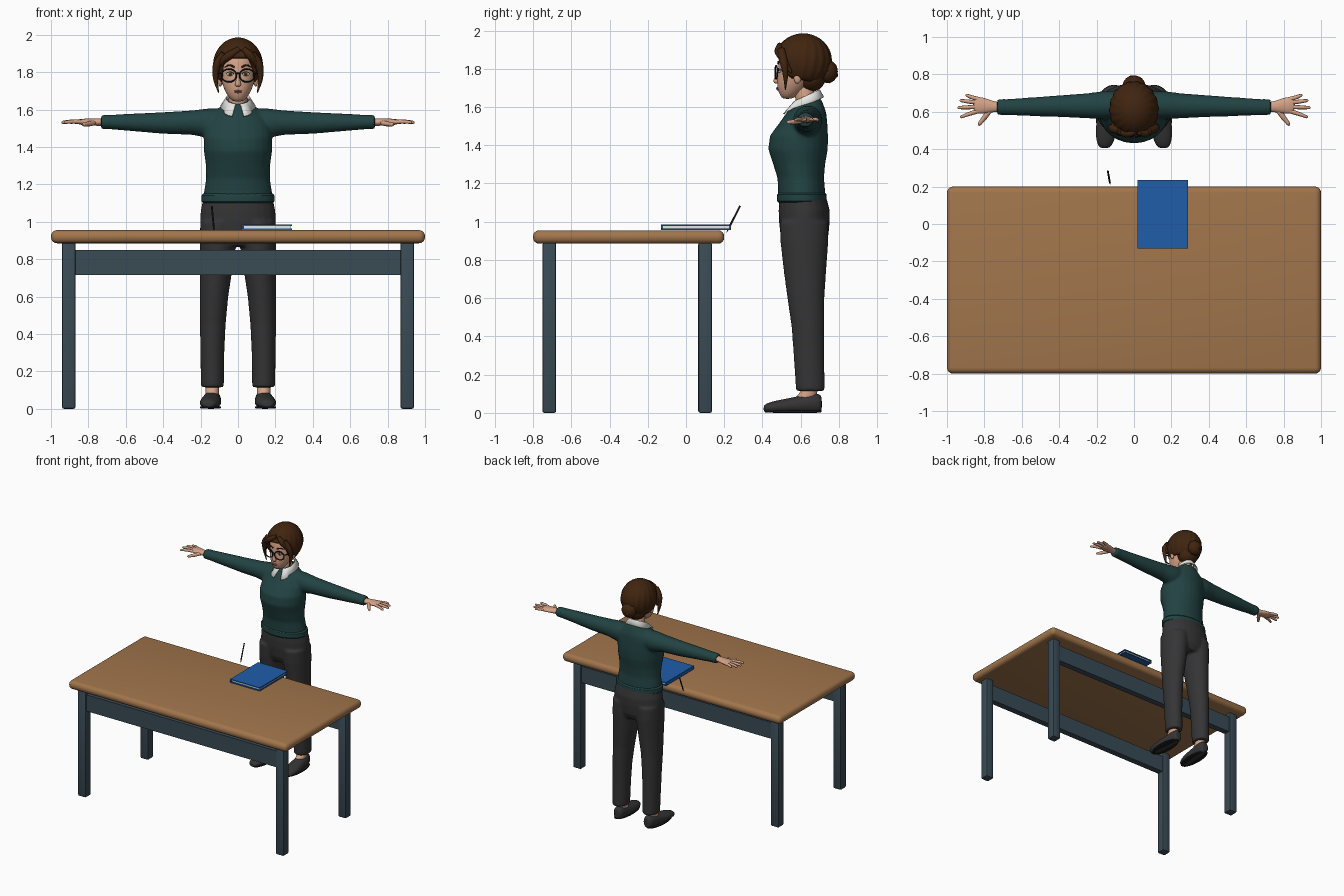
import bpy, bmesh
from math import sin, cos, pi, radians
from mathutils import Matrix, Vector

if "Cube" in bpy.data.objects:
    bpy.data.objects.remove(bpy.data.objects["Cube"])


def material(name, r, g, b):
    m = bpy.data.materials.new(name)
    m.use_nodes = True
    m.diffuse_color = (r, g, b, 1)
    bsdf = next(n for n in m.node_tree.nodes if n.type == 'BSDF_PRINCIPLED')
    bsdf.inputs["Base Color"].default_value = (r, g, b, 1)
    bsdf.inputs["Roughness"].default_value = 0.7
    return m


WOOD = material("wood", .36, .18, .072)
STEEL = material("slate_paint", .042, .07, .09)
SKIN = material("skin", .66, .36, .24)
HAIR = material("brown_hair", .052, .018, .005)
GREEN = material("green_wool", .016, .055, .055)
GREY = material("charcoal_cloth", .035, .035, .037)
WHITE = material("white", .8, .8, .78)
BLACK = material("black", .01, .01, .012)
BLUE = material("blue_cover", .014, .11, .4)
LIP = material("lip", .45, .16, .13)


def finish(name, bm, mat, smooth=True):
    bmesh.ops.recalc_face_normals(bm, faces=bm.faces[:])
    me = bpy.data.meshes.new(name)
    bm.to_mesh(me)
    bm.free()
    me.materials.append(mat)
    if smooth:
        me.shade_smooth()
        me.set_sharp_from_angle(angle=radians(40))
    ob = bpy.data.objects.new(name, me)
    bpy.context.scene.collection.objects.link(ob)
    return ob


def box(name, mat, lo, hi, bevel=0, segments=2):
    bm = bmesh.new()
    lo, hi = Vector(lo), Vector(hi)
    bmesh.ops.create_cube(bm, size=1, matrix=Matrix.Translation((lo + hi) / 2) @ Matrix.Diagonal((hi - lo).to_4d()))
    if bevel:
        bmesh.ops.bevel(bm, geom=bm.edges[:], offset=bevel, segments=segments, profile=.5, affect='EDGES')
    return finish(name, bm, mat)


def ball(name, mat, centre, radii):
    bm = bmesh.new()
    bmesh.ops.create_uvsphere(bm, u_segments=24, v_segments=14, radius=1,
                              matrix=Matrix.Translation(centre) @ Matrix.Diagonal((*radii, 1)))
    return finish(name, bm, mat)


def loft(name, mat, shapes, axis, fuse=False, n=24):
    """Oval rings (station, centre a, centre b, radius a, radius b) along an axis."""
    bm = bmesh.new()
    for rings in shapes:
        loops = []
        for t, a, b, ra, rb in rings:
            loop = []
            for i in range(n):
                p = [a + ra * cos(2 * pi * i / n), b + rb * sin(2 * pi * i / n)]
                p.insert(axis, t)
                p[2] = max(p[2], 0)
                loop.append(bm.verts.new(p))
            loops.append(loop)
        for u, v in zip(loops, loops[1:]):
            for i in range(n):
                bm.faces.new((u[i], u[i - 1], v[i - 1], v[i]))
        bm.faces.new(loops[0])
        bm.faces.new(loops[-1])
    ob = finish(name, bm, mat)
    sub = ob.modifiers.new("round", 'SUBSURF')
    sub.levels = sub.render_levels = 1
    if fuse:
        re = ob.modifiers.new("fuse", 'REMESH')
        re.mode, re.voxel_size, re.use_smooth_shade = 'VOXEL', .01, True
        sm = ob.modifiers.new("relax", 'SMOOTH')
        sm.factor, sm.iterations = .5, 5
    return ob


def tube(name, mat, pts, radii, cyclic=False):
    cu = bpy.data.curves.new(name, 'CURVE')
    cu.dimensions, cu.bevel_depth, cu.bevel_resolution = '3D', 1, 2
    cu.resolution_u, cu.use_fill_caps = 6, True
    sp = cu.splines.new('BEZIER')
    sp.bezier_points.add(len(pts) - 1)
    sp.use_cyclic_u = cyclic
    for i, (bp, p) in enumerate(zip(sp.bezier_points, pts)):
        bp.co = p
        bp.radius = radii[i] if isinstance(radii, (list, tuple)) else radii
        bp.handle_left_type = bp.handle_right_type = 'AUTO'
    cu.materials.append(mat)
    ob = bpy.data.objects.new(name, cu)
    bpy.context.scene.collection.objects.link(ob)
    return ob


def mirrored(rings, s, col):
    return [tuple(v * s if i == col else v for i, v in enumerate(r)) for r in rings]


# Table
box("table_top", WOOD, (-1, -.8, .885), (1, .2, .955), .032, 4)
for y, end in ((-.715, "front"), (.1, "back")):
    box(end + "_rail", STEEL, (-.88, y - .025, .715), (.88, y + .025, .85))
    for s, side in ((1, "left"), (-1, "right")):
        box(f"{end}_{side}_leg", STEEL, (s * .905 - .036, y - .036, 0), (s * .905 + .036, y + .036, .89), .01)

# Book and pen
box("book_back_cover", BLUE, (.02, -.13, .956), (.29, .235, .964))
box("book_pages", WHITE, (.03, -.122, .964), (.282, .227, .977))
box("book_front_cover", BLUE, (.02, -.13, .977), (.29, .235, .985))
box("book_spine", BLUE, (.02, -.13, .956), (.028, .235, .985))
tube("pen", BLACK, [(-.127, .213, .945), (-.129, .222, .963), (-.14, .283, 1.083)], [.001, .005, .005])

# Sweater: body and sleeves fused into one surface
body = [(1.10, 0, .605, .188, .125), (1.16, 0, .605, .182, .123), (1.23, 0, .60, .171, .122),
        (1.30, 0, .592, .172, .136), (1.38, 0, .586, .183, .156), (1.45, 0, .591, .184, .152),
        (1.52, 0, .615, .177, .124), (1.57, 0, .63, .145, .104), (1.61, 0, .64, .097, .08),
        (1.645, 0, .645, .07, .062)]
sleeve = [(.06, .64, 1.535, .07, .072), (.16, .635, 1.527, .076, .079), (.25, .632, 1.53, .067, .065),
          (.4, .63, 1.528, .058, .058), (.55, .627, 1.531, .05, .048), (.68, .625, 1.533, .043, .039),
          (.725, .625, 1.533, .04, .036)]


def fused(name, mat, groups):
    # The first axis of each group decides its ring direction; pieces join in one mesh
    parts = [loft(name, mat, shapes, axis) for axis, shapes in groups]
    bm = bmesh.new()
    for ob in parts:
        bm.from_mesh(ob.data)
        bpy.data.objects.remove(ob)
    ob = finish(name, bm, mat)
    re = ob.modifiers.new("fuse", 'REMESH')
    re.mode, re.voxel_size, re.use_smooth_shade = 'VOXEL', .009, True
    sm = ob.modifiers.new("relax", 'SMOOTH')
    sm.factor, sm.iterations = .5, 8
    return ob


fused("sweater", GREEN, [(2, [body]), (0, [mirrored(sleeve, s, 0) for s in (1, -1)])])
loft("sweater_hem", GREEN, [[(z, 0, .606, r, r * .665) for z, r in
                             ((1.098, .19), (1.102, .197), (1.148, .197), (1.155, .186))]], 2, n=32)

# Trousers
leg = [(.115, .137, .65, .06, .074), (.13, .137, .65, .062, .076), (.3, .137, .643, .064, .08),
       (.45, .135, .638, .069, .086), (.6, .128, .627, .076, .097), (.75, .116, .622, .087, .112),
       (.9, .107, .619, .098, .126), (1.0, .102, .617, .1, .127)]
hips = [(.87, 0, .62, .17, .1), (.92, 0, .62, .196, .124), (1.0, 0, .619, .203, .133),
        (1.06, 0, .618, .2, .134), (1.14, 0, .61, .183, .121)]
fused("trousers", GREY, [(2, [hips] + [mirrored(leg, s, 1) for s in (1, -1)])])

shoe = [(.405, .157, .022, .022, .014), (.42, .156, .026, .038, .024), (.46, .152, .03, .052, .032),
        (.52, .147, .035, .058, .039), (.58, .142, .04, .053, .045), (.65, .138, .05, .047, .055),
        (.695, .137, .05, .04, .052), (.712, .137, .045, .026, .04)]
palm = [(.70, .625, 1.533, .026, .022), (.75, .627, 1.533, .028, .02), (.79, .632, 1.533, .04, .019),
        (.83, .635, 1.534, .046, .017), (.862, .637, 1.534, .042, .013)]
for s, side in ((1, "left"), (-1, "right")):
    # Shoes and ankles
    loft(side + "_shoe", GREY, [mirrored(shoe, s, 1)], 1)
    loft(side + "_sole", BLACK, [[(z, s * .147, .56, .056, .15) for z in (0, .004, .011, .014)]], 2)
    loft(side + "_ankle", SKIN, [[(.05, s * .138, .615, .036, .06), (.09, s * .138, .63, .037, .052),
                                  (.115, s * .137, .648, .037, .042), (.16, s * .137, .65, .037, .04)]], 2)
    # Cuffs and hands
    loft(side + "_cuff", GREEN, [[(s * x, .625, 1.533, r, r * .9) for x, r in
                                  ((.68, .04), (.684, .044), (.728, .041), (.732, .036))]], 0)
    loft(side + "_palm", SKIN, [mirrored(palm, s, 0)], 0)
    for name, y, tip_x, tip_y in (("index", .603, .93, .573), ("middle", .626, .944, .622),
                                  ("ring", .649, .932, .66), ("little", .668, .9, .688)):
        tube(f"{side}_{name}_finger", SKIN, [(s * .835, y, 1.534), (s * (.4 * .835 + .6 * tip_x), .4 * y + .6 * tip_y, 1.535),
                                             (s * (tip_x - .005), tip_y, 1.531), (s * tip_x, tip_y, 1.53)],
             [.012, .0105, .008, .003])
    tube(side + "_thumb", SKIN, [(s * .765, .615, 1.53), (s * .795, .575, 1.524), (s * .826, .535, 1.52), (s * .832, .527, 1.52)],
         [.014, .014, .01, .004])

# Neck and shirt collar
loft("neck", SKIN, [[(1.56, 0, .635, .055, .055), (1.64, 0, .625, .05, .052), (1.74, 0, .61, .05, .055)]], 2)
bm = bmesh.new()
strips = []
for i in range(33):
    a = .18 + (2 * pi - .36) * i / 32
    back = (1 - cos(a)) / 2
    point = max(0, 1 - min(a, 2 * pi - a) * 1.1)
    strips.append([bm.verts.new((sin(a) * rx, .632 - cos(a) * ry, z)) for rx, ry, z in (
        (.056, .06, 1.612 + .065 * back), (.064, .068, 1.63 + .062 * back),
        (.094 + .1 * point, .09 + .036 * (1 - back), 1.582 + .07 * back - .022 * point))])
for u, v in zip(strips, strips[1:]):
    for k in (0, 1):
        bm.faces.new((u[k], v[k], v[k + 1], u[k + 1]))
collar = finish("shirt_collar", bm, WHITE)
collar.modifiers.new("thickness", 'SOLIDIFY').thickness = .006

# Head and face
loft("head", SKIN, [[(1.642, 0, .53, .02, .022), (1.655, 0, .535, .042, .04), (1.69, 0, .55, .066, .072),
                     (1.73, 0, .565, .083, .089), (1.77, 0, .576, .092, .097), (1.82, 0, .582, .096, .1),
                     (1.88, 0, .587, .09, .097), (1.93, 0, .59, .06, .07)]], 2)
loft("nose", SKIN, [[(1.722, 0, .474, .014, .01), (1.732, 0, .472, .018, .017), (1.75, 0, .474, .012, .014),
                     (1.79, 0, .482, .008, .008)]], 2, n=12)
ball("upper_lip", LIP, (0, .477, 1.699), (.023, .006, .0045))
ball("lower_lip", LIP, (0, .479, 1.692), (.018, .006, .005))
for s, side in ((1, "left"), (-1, "right")):
    ball(side + "_eye", WHITE, (s * .042, .49, 1.79), (.019, .009, .011))
    ball(side + "_iris", HAIR, (s * .042, .483, 1.79), (.0095, .004, .0095))
    tube(side + "_eyelid", BLACK, [(s * .021, .485, 1.792), (s * .042, .481, 1.802), (s * .063, .492, 1.793)], .002)
    tube(side + "_eyebrow", HAIR, [(s * .018, .482, 1.826), (s * .045, .485, 1.837), (s * .072, .505, 1.826)], [.005, .005, .002])
    ball(side + "_ear", SKIN, (s * .095, .583, 1.755), (.012, .02, .032))
    # Glasses
    tube(side + "_rim", BLACK, [(s * .048 + .04 * cos(k * pi / 4), .472 + .006 * s * cos(k * pi / 4), 1.782 + .034 * sin(k * pi / 4))
                                for k in range(8)], .004, True)
    tube(side + "_temple", BLACK, [(s * .087, .478, 1.793), (s * .103, .52, 1.793), (s * .1, .6, 1.785)], .0035)
    # Loose locks and swept fringe
    tube(side + "_lock", HAIR, [(s * .075, .498, 1.9), (s * .112, .51, 1.84), (s * .12, .52, 1.77), (s * .104, .52, 1.69)],
         [.02, .023, .015, .003])
    tube(side + "_fringe", HAIR, [(s * .01 + .018, .49, 1.925), (s * .05 + .01, .485, 1.893), (s * .095, .51, 1.85), (s * .118, .55, 1.78)],
         [.014, .022, .022, .006])
tube("bridge", BLACK, [(-.01, .468, 1.79), (0, .465, 1.794), (.01, .468, 1.79)], .0035)

# Hair cap: a ridged dome whose hem rises over the face
bm = bmesh.new()
cols, rows = 96, 16
dome = []
for i in range(cols):
    a = 2 * pi * i / cols
    f = min(a, 2 * pi - a)
    k = min(max((f - .5) / .55, 0), 1)
    hem = 1.3 + .95 * k * k * (3 - 2 * k) + .35 * max(0, f - 1.05) / 2.1
    col = []
    for j in range(1, rows + 1):
        p = hem * j / rows
        r = 1 + .018 * sin(18 * a + 2.5 * p) * sin(p)
        col.append(bm.verts.new((.131 * r * sin(p) * sin(a), .613 - .149 * r * sin(p) * cos(a), 1.84 + .145 * cos(p))))
    dome.append(col)
crown = bm.verts.new((0, .613, 1.985))
for i in range(cols):
    u, v = dome[i - 1], dome[i]
    bm.faces.new((crown, u[0], v[0]))
    for j in range(rows - 1):
        bm.faces.new((u[j], u[j + 1], v[j + 1], v[j]))
cap = finish("hair_cap", bm, HAIR)
cap.modifiers.new("thickness", 'SOLIDIFY').thickness = .02
ball("nape_hair", HAIR, (0, .655, 1.755), (.085, .075, .075))

# Bun with a coiled strand
ball("bun", HAIR, (0, .742, 1.785), (.06, .052, .06))
tube("bun_coil", HAIR, [((.05 - .0018 * k) * cos(k * .9), .735 + .0024 * k, 1.785 + (.055 - .0018 * k) * sin(k * .9))
                        for k in range(20)], .016)
